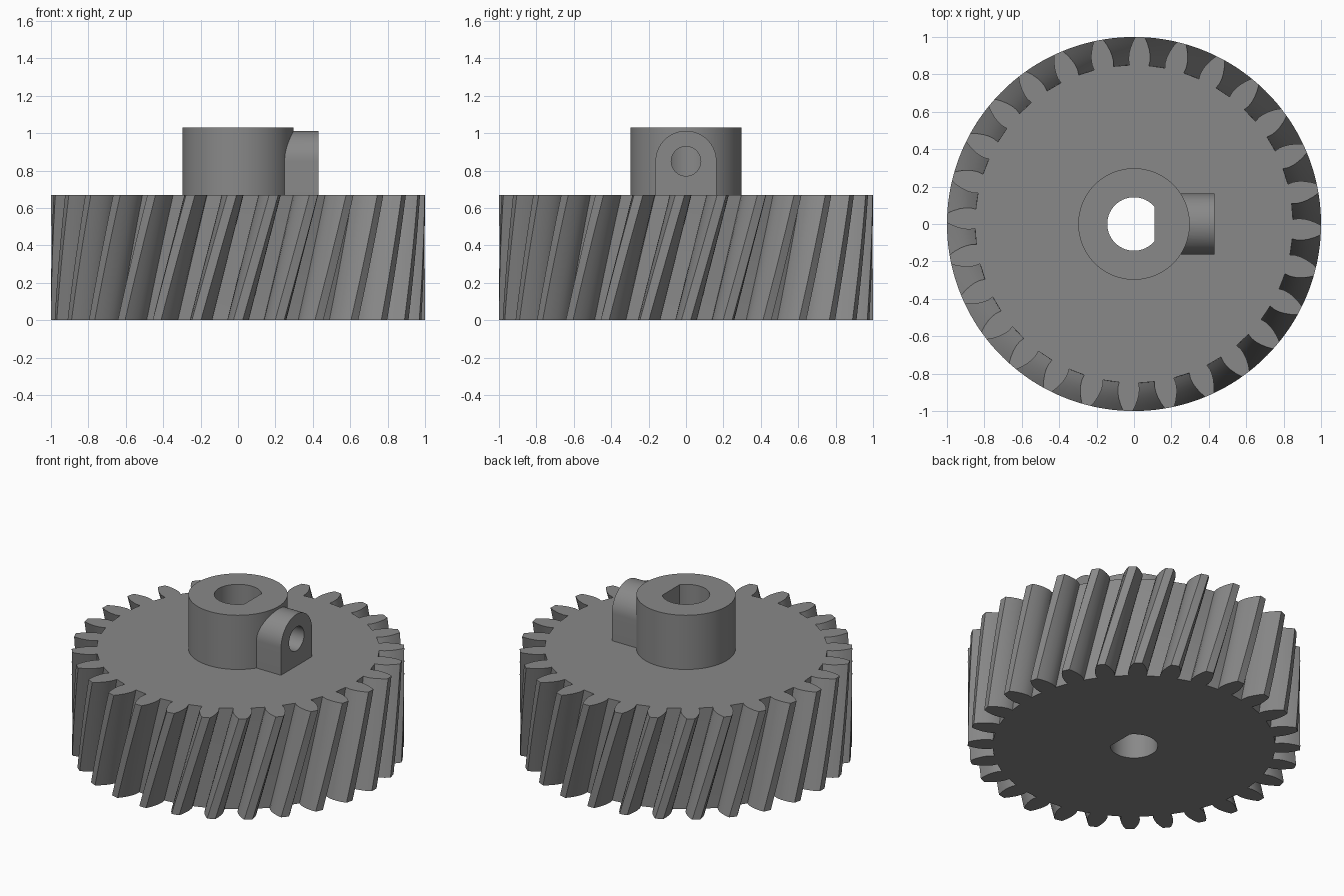
import bpy, bmesh, math
from mathutils import Matrix

if "Cube" in bpy.data.objects:
    bpy.data.objects.remove(bpy.data.objects["Cube"])

steel = bpy.data.materials.new("grey_metal")
steel.diffuse_color = (0.25, 0.25, 0.25, 1)
steel.use_nodes = True
steel.node_tree.nodes["Principled BSDF"].inputs["Base Color"].default_value = steel.diffuse_color


def prism(name, pts, z0, z1, twist=0.0, steps=1, matrix=None):
    """Extrude a closed counter-clockwise profile, optionally twisting it."""
    bm = bmesh.new()
    rings = []
    for s in range(steps + 1):
        t = s / steps
        c, sn = math.cos(twist * t), math.sin(twist * t)
        rings.append([bm.verts.new((x * c - y * sn, x * sn + y * c, z0 + (z1 - z0) * t))
                      for x, y in pts])
    n = len(pts)
    for a, b in zip(rings, rings[1:]):
        for i in range(n):
            j = (i + 1) % n
            bm.faces.new((a[i], a[j], b[j], b[i]))
    bm.faces.new(rings[0][::-1])
    bm.faces.new(rings[-1])
    if matrix:
        bm.transform(matrix)
    me = bpy.data.meshes.new(name)
    bm.to_mesh(me)
    bm.free()
    me.materials.append(steel)
    ob = bpy.data.objects.new(name, me)
    bpy.context.collection.objects.link(ob)
    return ob


def arc(r, a0, a1, n, cy=0.0):
    """Points along an arc, angles in degrees, both ends included."""
    out = []
    for i in range(n + 1):
        a = math.radians(a0 + (a1 - a0) * i / n)
        out.append((r * math.cos(a), cy + r * math.sin(a)))
    return out


# Helical gear: one tooth flank (radius, half angle) mirrored, repeated 28 times
TEETH, TOP = 28, 0.67
flank = [(0.85, 3.5), (0.88, 3.78), (0.91, 3.55), (0.935, 3.15), (0.97, 2.35), (1.0, 1.42)]
tooth = [(r, -h) for r, h in flank] + [(1.0, 0)] + [(r, h) for r, h in reversed(flank)]
profile = []
for k in range(TEETH):
    for r, h in tooth:
        a = math.radians(360 * k / TEETH + h)
        profile.append((r * math.cos(a), r * math.sin(a)))
gear = prism("helical_gear", profile, 0, TOP, math.radians(11), 8)

# Hub and arched set-screw boss
ALONG_X = Matrix(((0, 0, 1, 0), (1, 0, 0, 0), (0, 1, 0, 0), (0, 0, 0, 1)))
SCREW_Z = 0.85
hub = prism("hub", arc(0.298, 0, 360, 96)[:-1], 0.5, 1.03)
boss = prism("screw_boss", [(-0.163, 0.55), (0.163, 0.55)] + arc(0.163, 0, 180, 32, SCREW_Z),
             0.2, 0.43, matrix=ALONG_X)

# D-shaped shaft bore and set-screw hole
flat = math.degrees(math.acos(0.11 / 0.143))
bore = prism("shaft_bore", arc(0.143, flat, 360 - flat, 56), -0.2, 1.3)
hole = prism("screw_hole", arc(0.079, 0, 360, 40, SCREW_Z)[:-1], 0.02, 0.6, matrix=ALONG_X)

for part, op in ((hub, 'UNION'), (boss, 'UNION'), (bore, 'DIFFERENCE'), (hole, 'DIFFERENCE')):
    m = gear.modifiers.new(part.name, 'BOOLEAN')
    m.operation, m.object, m.solver = op, part, 'EXACT'
    part.hide_render = True

# Bake the cuts, drop the helpers, smooth the curved walls
bpy.context.view_layer.objects.active = gear
gear.select_set(True)
for m in list(gear.modifiers):
    bpy.ops.object.modifier_apply(modifier=m.name)
for part in (hub, boss, bore, hole):
    bpy.data.objects.remove(part)
bpy.ops.object.shade_smooth_by_angle(angle=math.radians(30))
